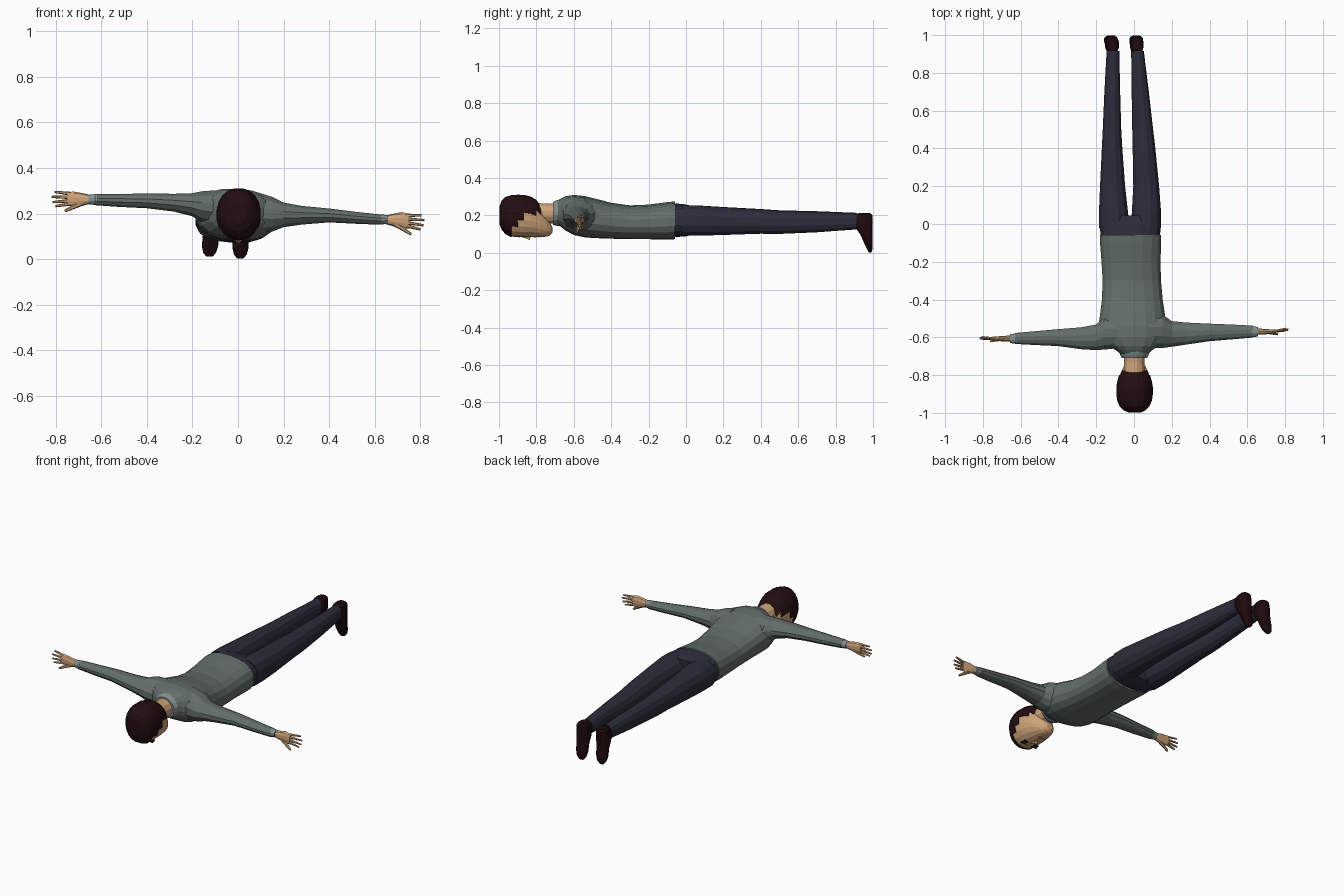
import bpy, bmesh, math
from mathutils import Vector


def mat(name, rgb):
    m = bpy.data.materials.new(name)
    m.diffuse_color = (*rgb, 1)
    return m


SHIRT = mat("grey_green_knit", (0.125, 0.155, 0.142))
TRIM = mat("pale_grey_trim", (0.23, 0.27, 0.27))
PANTS = mat("navy_cloth", (0.026, 0.026, 0.045))
SKIN = mat("skin", (0.62, 0.37, 0.19))
HAIR = mat("dark_brown_hair", (0.016, 0.004, 0.005))
SHOE = mat("dark_leather", (0.014, 0.003, 0.004))
DARK = mat("eye_dark", (0.01, 0.008, 0.008))


def finish(name, bm, m):
    bmesh.ops.recalc_face_normals(bm, faces=bm.faces)
    me = bpy.data.meshes.new(name)
    bm.to_mesh(me)
    bm.free()
    me.materials.append(m)
    ob = bpy.data.objects.new(name, me)
    bpy.context.collection.objects.link(ob)
    return ob


def loft(name, axis, rings, m, sides=14, power=1.0, roll=0.0, keep=None):
    """Skin rings of (position, a_low, a_high, b_low, b_high) along an axis."""
    bm = bmesh.new()
    loops = []
    for p, a0, a1, b0, b1 in rings:
        loop = []
        for i in range(sides):
            t = 2 * math.pi * (i + 0.5) / sides
            c, s = math.cos(t), math.sin(t)
            a = (a0 + a1) / 2 + (a1 - a0) / 2 * math.copysign(abs(c) ** power, c)
            b = (b0 + b1) / 2 + (b1 - b0) / 2 * math.copysign(abs(s) ** power, s)
            x, y, z = {"x": (p, a, b), "y": (a, p, b), "z": (a, b, p)}[axis]
            loop.append(bm.verts.new((x, y, z - roll * x)))
        loops.append(loop)
    for l0, l1 in zip(loops, loops[1:]):
        for i in range(sides):
            j = (i + 1) % sides
            bm.faces.new((l0[i], l0[j], l1[j], l1[i]))
    bm.faces.new(loops[0])
    bm.faces.new(loops[-1])
    if keep:
        drop = [f for f in bm.faces if not keep(f.calc_center_median())]
        bmesh.ops.delete(bm, geom=drop, context="FACES")
    return finish(name, bm, m)


def union(base, others):
    for o in others:
        mod = base.modifiers.new("join", "BOOLEAN")
        mod.operation, mod.solver, mod.object = "UNION", "EXACT", o
        bpy.context.view_layer.objects.active = base
        bpy.ops.object.modifier_apply(modifier=mod.name)
        bpy.data.objects.remove(o)


def rod(name, p0, p1, r0, r1, m, sides=6):
    """Tapered finger between two points."""
    p0, p1 = Vector(p0), Vector(p1)
    d = p1 - p0
    bm = bmesh.new()
    bmesh.ops.create_cone(bm, cap_ends=True, segments=sides, radius1=r0, radius2=r1, depth=d.length)
    bm.transform(d.to_track_quat("Z", "Y").to_matrix().to_4x4())
    bmesh.ops.translate(bm, verts=bm.verts, vec=(p0 + p1) / 2)
    return finish(name, bm, m)


def box(name, c, size, m):
    bm = bmesh.new()
    bmesh.ops.create_cube(bm, size=1)
    bmesh.ops.scale(bm, verts=bm.verts, vec=size)
    bmesh.ops.translate(bm, verts=bm.verts, vec=c)
    return finish(name, bm, m)


# Sweater: torso with both sleeves joined on
torso = loft("sweater", "y", [
    (-0.058, -0.182, 0.146, 0.072, 0.274), (-0.10, -0.182, 0.146, 0.07, 0.27),
    (-0.20, -0.174, 0.142, 0.072, 0.257), (-0.30, -0.168, 0.145, 0.073, 0.253),
    (-0.40, -0.172, 0.154, 0.075, 0.267), (-0.48, -0.182, 0.166, 0.078, 0.288),
    (-0.54, -0.19, 0.172, 0.082, 0.303), (-0.60, -0.18, 0.165, 0.095, 0.309),
    (-0.645, -0.135, 0.13, 0.12, 0.302), (-0.67, -0.095, 0.095, 0.14, 0.29),
    (-0.69, -0.07, 0.075, 0.15, 0.277)], SHIRT, 18, 0.85, 0.04)
sleeve_l = loft("sleeve_left", "x", [
    (-0.08, -0.66, -0.49, 0.14, 0.306), (-0.16, -0.668, -0.49, 0.16, 0.30),
    (-0.20, -0.67, -0.53, 0.186, 0.291), (-0.28, -0.665, -0.545, 0.207, 0.288),
    (-0.40, -0.648, -0.555, 0.222, 0.289), (-0.52, -0.642, -0.566, 0.228, 0.287),
    (-0.63, -0.636, -0.576, 0.236, 0.286)], SHIRT, 12)
sleeve_r = loft("sleeve_right", "x", [
    (0.08, -0.66, -0.48, 0.11, 0.298), (0.15, -0.66, -0.475, 0.118, 0.276),
    (0.20, -0.652, -0.512, 0.138, 0.25), (0.28, -0.64, -0.52, 0.15, 0.235),
    (0.40, -0.622, -0.526, 0.16, 0.223), (0.52, -0.612, -0.531, 0.154, 0.208),
    (0.63, -0.602, -0.537, 0.15, 0.196)], SHIRT, 12)
union(torso, [sleeve_l, sleeve_r])

# Collar and cuffs
loft("collar", "y", [(-0.672, -0.08, 0.084, 0.143, 0.287), (-0.69, -0.076, 0.08, 0.143, 0.283),
                     (-0.71, -0.066, 0.07, 0.148, 0.274)], TRIM, 16)
loft("cuff_left", "x", [(-0.62, -0.637, -0.577, 0.236, 0.286),
                        (-0.657, -0.63, -0.583, 0.24, 0.283)], TRIM, 12)
loft("cuff_right", "x", [(0.62, -0.602, -0.538, 0.15, 0.197),
                         (0.657, -0.596, -0.545, 0.154, 0.194)], TRIM, 12)

# Trousers: hips with both legs joined on
hips = loft("trousers", "y", [
    (-0.12, -0.17, 0.136, 0.085, 0.256), (-0.06, -0.178, 0.14, 0.083, 0.266),
    (0.0, -0.188, 0.146, 0.086, 0.26), (0.045, -0.18, 0.138, 0.1, 0.248)], PANTS, 16, 0.8)
leg_l = loft("leg_left", "y", [
    (-0.02, -0.187, -0.02, 0.09, 0.256), (0.06, -0.188, -0.029, 0.09, 0.256),
    (0.2, -0.182, -0.045, 0.095, 0.247), (0.4, -0.172, -0.06, 0.103, 0.236),
    (0.5, -0.167, -0.066, 0.102, 0.229), (0.7, -0.158, -0.072, 0.112, 0.224),
    (0.915, -0.146, -0.077, 0.128, 0.215)], PANTS, 12, 0.88)
leg_r = loft("leg_right", "y", [
    (-0.02, -0.02, 0.146, 0.089, 0.255), (0.06, -0.014, 0.146, 0.089, 0.255),
    (0.2, -0.006, 0.135, 0.093, 0.245), (0.4, -0.009, 0.115, 0.1, 0.234),
    (0.5, -0.011, 0.103, 0.099, 0.226), (0.7, -0.014, 0.08, 0.108, 0.22),
    (0.915, -0.016, 0.053, 0.124, 0.211)], PANTS, 12, 0.88)
union(hips, [leg_l, leg_r])

# Shoes, toes pointing down
for side, cx, dx, dz in (("left", -0.113, -0.012, 0.008), ("right", 0.016, -0.006, 0.0)):
    rows = [(0.214, 0.024, 0.925, 0.985), (0.203, 0.034, 0.905, 0.997), (0.16, 0.037, 0.90, 1.0),
            (0.125, 0.036, 0.912, 0.997), (0.09, 0.036, 0.935, 0.997), (0.05, 0.037, 0.952, 0.999),
            (0.02, 0.029, 0.967, 0.998), (0.002, 0.014, 0.977, 0.992)]
    loft("shoe_" + side, "z", [(z + dz * (0.214 - z) / 0.2, cx + dx * (0.214 - z) / 0.2 - w,
                                cx + dx * (0.214 - z) / 0.2 + w, y0, y1)
                               for z, w, y0, y1 in rows], SHOE, 12, 0.85)

# Neck and head
loft("neck", "y", [(-0.66, -0.058, 0.062, 0.15, 0.268), (-0.73, -0.054, 0.057, 0.155, 0.264),
                   (-0.83, -0.056, 0.06, 0.15, 0.27)], SKIN, 12)
skull = [(-0.998, -0.03, 0.036, 0.155, 0.245), (-0.985, -0.058, 0.064, 0.122, 0.282),
         (-0.965, -0.077, 0.083, 0.098, 0.3), (-0.935, -0.09, 0.096, 0.082, 0.309),
         (-0.90, -0.095, 0.101, 0.078, 0.312), (-0.865, -0.095, 0.101, 0.078, 0.311),
         (-0.83, -0.089, 0.095, 0.078, 0.302), (-0.80, -0.08, 0.086, 0.078, 0.284),
         (-0.775, -0.07, 0.076, 0.079, 0.25), (-0.745, -0.054, 0.06, 0.082, 0.2),
         (-0.725, -0.038, 0.044, 0.09, 0.165), (-0.715, -0.02, 0.026, 0.105, 0.145)]
loft("head", "y", [(max(y, -0.99), a + 0.004, b - 0.004, c + 0.004, d - 0.006)
                   for y, a, b, c, d in skull], SKIN, 20, 0.92)


def hair_zone(c):
    if c.y < -0.94:
        return True
    if c.y < -0.87:
        return c.z > 0.14 + (c.y + 0.92) * 1.2
    return c.y < -0.785 and c.z > 0.205


hair = loft("hair", "y", skull, HAIR, 20, 0.92, keep=hair_zone)
sol = hair.modifiers.new("thickness", "SOLIDIFY")
sol.thickness, sol.offset = 0.006, -1

# Face: nose, eyes, brows, mouth
rod("nose", (0.003, -0.875, 0.09), (0.003, -0.832, 0.078), 0.006, 0.013, SKIN, 5)
for s, side in ((-1, "left"), (1, "right")):
    box("eye_" + side, (0.003 + s * 0.036, -0.873, 0.0865), (0.026, 0.01, 0.009), DARK)
    box("brow_" + side, (0.003 + s * 0.037, -0.893, 0.0865), (0.034, 0.006, 0.009), HAIR)
box("mouth", (0.003, -0.785, 0.084), (0.036, 0.005, 0.006), mat("lip", (0.4, 0.16, 0.1)))

# Hands: palm, four fanned fingers and a thumb
for side, s, cy, cz, tip_y in (("left", -1, -0.607, 0.262, -0.598), ("right", 1, -0.57, 0.172, -0.553)):
    drop = 0 if s < 0 else -0.012
    loft("palm_" + side, "x", [
        (s * 0.65, cy - 0.017, cy + 0.017, cz - 0.019, cz + 0.019),
        (s * 0.685, cy - 0.016, cy + 0.016, cz - 0.029, cz + 0.028),
        (s * 0.72, cy - 0.013, cy + 0.013, cz - 0.034 + drop / 2, cz + 0.034),
        (s * 0.75, cy - 0.009, cy + 0.011, cz - 0.026 + drop, cz + 0.033 + drop / 2)], SKIN, 10)
    for n, (tx, tz, bz) in enumerate(((0.806, 0.033, 0.025), (0.818, 0.011, 0.01),
                                      (0.815, -0.012, -0.005), (0.802, -0.03, -0.019))):
        rod(f"finger_{side}_{n}", (s * 0.735, cy, cz + bz + drop / 2),
            (s * tx, tip_y - 0.004 * n, cz + tz + drop), 0.0085, 0.005, SKIN)
    rod("thumb_" + side, (s * 0.695, cy, cz - 0.02), (s * 0.76, cy - 0.014, cz - 0.051 + drop),
        0.012, 0.006, SKIN)
